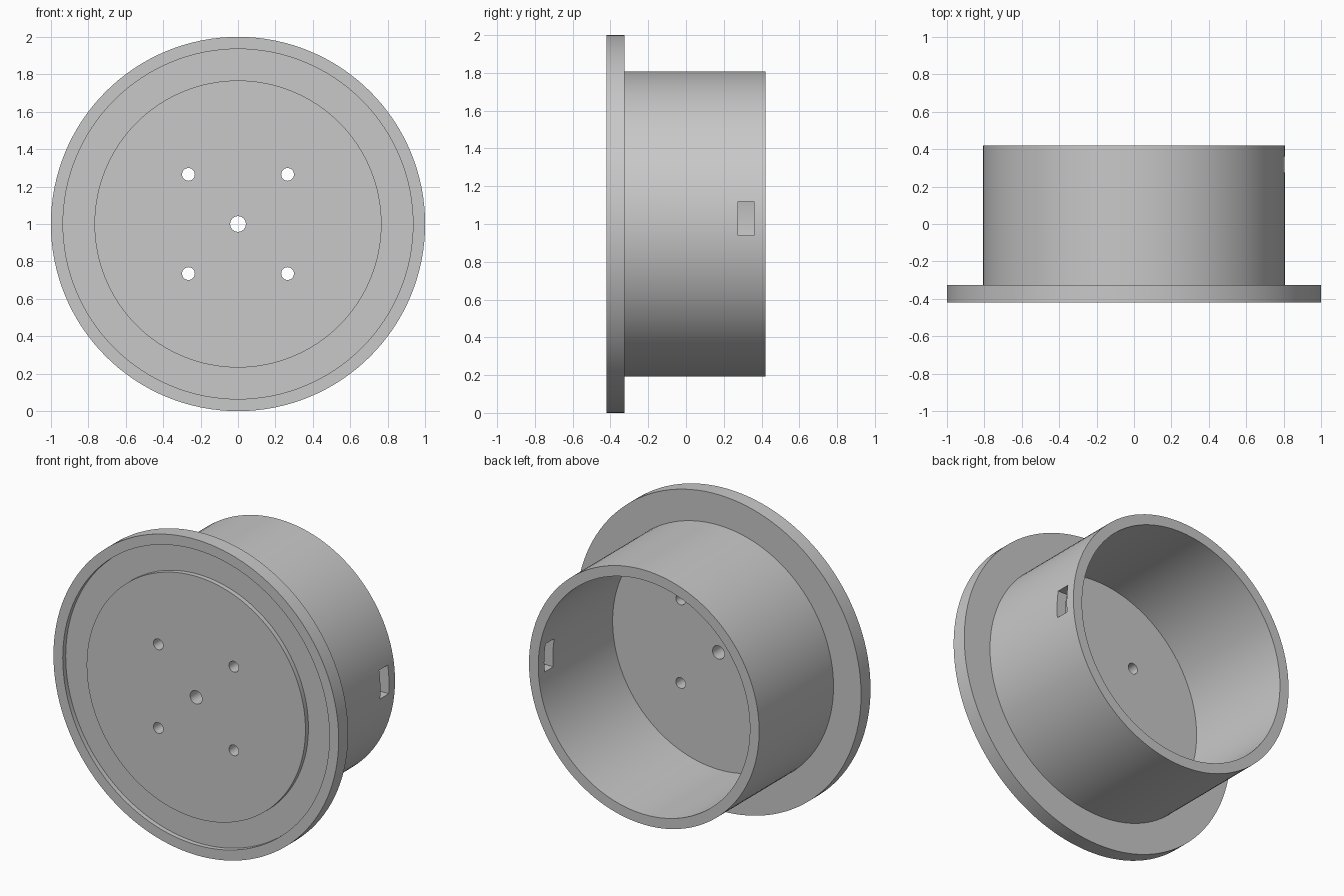
import bpy, bmesh, math
from mathutils import Matrix, Vector

default = bpy.data.objects.get("Cube")
if default:
    bpy.data.objects.remove(default, do_unlink=True)

grey = bpy.data.materials.new("plain grey")
grey.use_nodes = True
colour = (0.58, 0.58, 0.58, 1)
grey.diffuse_color = colour
grey.node_tree.nodes["Principled BSDF"].inputs["Base Color"].default_value = colour

CENTRE = Vector((0, 0, 1))
FRONT, FLOOR, BACK = -0.42, -0.325, 0.42
GROOVE = FRONT + 0.03


def add_object(name, bm):
    mesh = bpy.data.meshes.new(name)
    bmesh.ops.recalc_face_normals(bm, faces=bm.faces)
    bm.to_mesh(mesh)
    bm.free()
    obj = bpy.data.objects.new(name, mesh)
    bpy.context.collection.objects.link(obj)
    mesh.materials.append(grey)
    return obj


def lathe(name, profile, steps):
    """Revolve (radius, y) points about the horizontal centre line."""
    bm = bmesh.new()
    verts = [bm.verts.new((r, y, 1)) for r, y in profile]
    edges = [bm.edges.new(pair) for pair in zip(verts, verts[1:])]
    bmesh.ops.spin(bm, geom=verts + edges, cent=CENTRE, axis=(0, 1, 0),
                   angle=math.tau, steps=steps)
    bmesh.ops.remove_doubles(bm, verts=bm.verts, dist=0.0001)
    return add_object(name, bm)


def cut(target, cutter):
    cutter.hide_render = True
    mod = target.modifiers.new("cut", "BOOLEAN")
    mod.operation, mod.solver, mod.object = "DIFFERENCE", "EXACT", cutter
    bpy.context.view_layer.objects.active = target
    bpy.ops.object.modifier_apply(modifier=mod.name)
    bpy.data.objects.remove(cutter, do_unlink=True)


# Flanged cup: grooved front plate, tube wall and flat inner floor
cup = lathe("flanged_cup", [
    (0, FRONT), (0.767, FRONT), (0.767, GROOVE), (0.935, GROOVE),
    (0.935, FRONT), (1, FRONT), (1, FLOOR), (0.807, FLOOR),
    (0.807, BACK), (0.742, BACK), (0.742, FLOOR), (0, FLOOR)], 128)

# Centre hole and four mounting holes through the plate
holes = [(0, 0, 0.042)] + [(sx * 0.265, sz * 0.265, 0.034)
                           for sx in (-1, 1) for sz in (-1, 1)]
for x, z, radius in holes:
    bm = bmesh.new()
    bmesh.ops.create_cone(
        bm, cap_ends=True, segments=32, radius1=radius, radius2=radius, depth=0.4,
        matrix=Matrix.Translation((x, FRONT, 1 + z)) @ Matrix.Rotation(math.pi / 2, 4, "X"))
    cut(cup, add_object("hole_cutter", bm))

# Rectangular slot through the left wall
bm = bmesh.new()
bmesh.ops.create_cube(bm, size=1, matrix=Matrix.Translation((0.8, 0.317, 1.03))
                      @ Matrix.Diagonal((0.3, 0.086, 0.18, 1)))
cut(cup, add_object("slot_cutter", bm))

# Smooth round walls, crisp edges
bpy.ops.object.select_all(action="DESELECT")
cup.select_set(True)
bpy.context.view_layer.objects.active = cup
bpy.ops.object.shade_smooth_by_angle(angle=math.radians(30))
